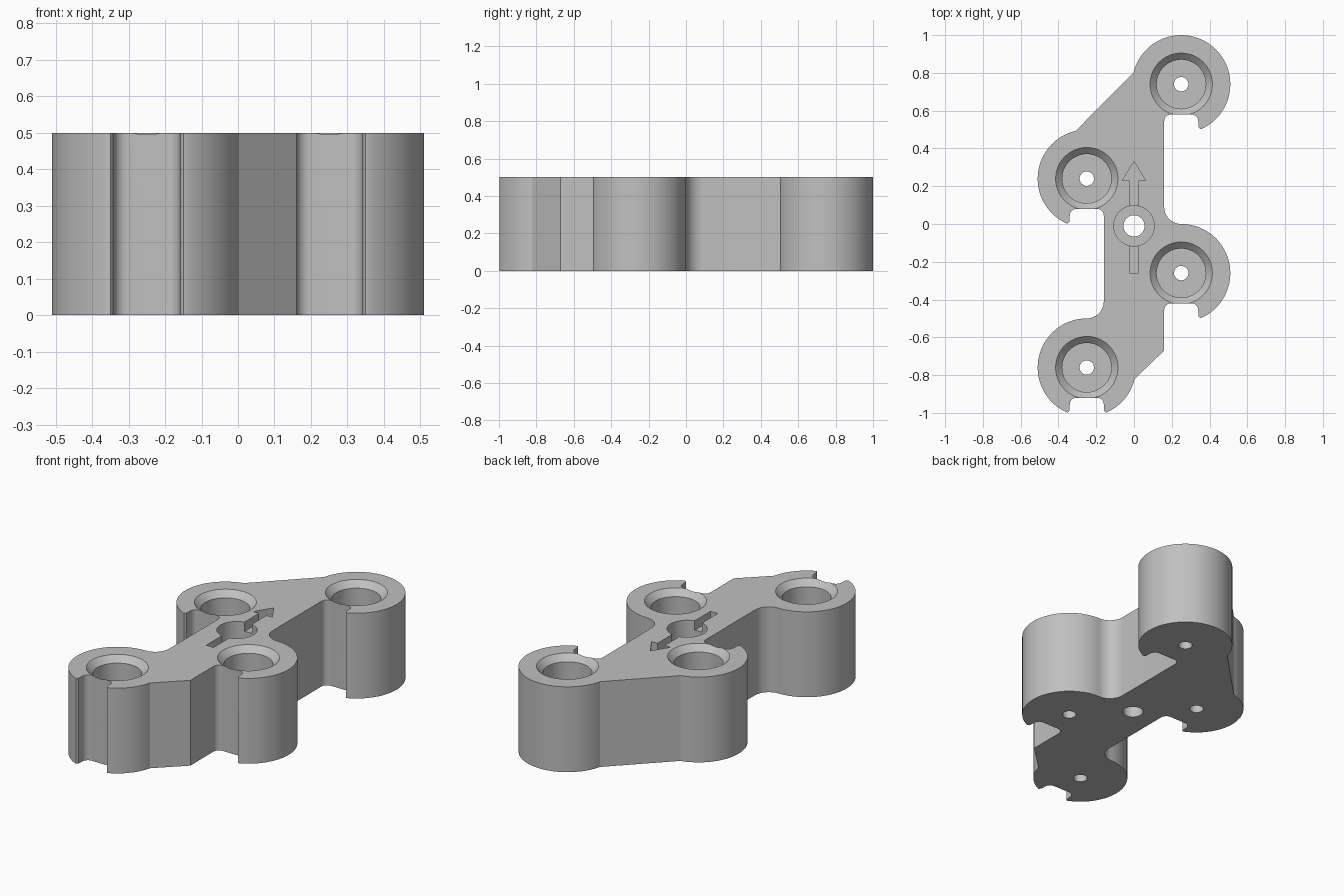
import bpy, bmesh
from math import cos, sin, radians, tau

cube = bpy.data.objects.get("Cube")
if cube:
    bpy.data.objects.remove(cube)

HEIGHT, R, FLOOR = 0.5, 0.26, 0.1
LOBES = [(0.25, 0.74), (-0.25, 0.24), (0.25, -0.26), (-0.25, -0.76)]

grey = bpy.data.materials.new("plain grey")
grey.use_nodes = True
grey.diffuse_color = (0.53, 0.53, 0.53, 1)
grey.node_tree.nodes["Principled BSDF"].inputs["Base Color"].default_value = grey.diffuse_color


def make_object(name, bm):
    bmesh.ops.recalc_face_normals(bm, faces=bm.faces)
    mesh = bpy.data.meshes.new(name)
    bm.to_mesh(mesh)
    bm.free()
    mesh.materials.append(grey)
    obj = bpy.data.objects.new(name, mesh)
    bpy.context.collection.objects.link(obj)
    return obj


def prism(name, points, z0, z1):
    bm = bmesh.new()
    face = bm.faces.new([bm.verts.new((x, y, z0)) for x, y in points])
    grown = bmesh.ops.extrude_face_region(bm, geom=[face])
    top = [v for v in grown["geom"] if isinstance(v, bmesh.types.BMVert)]
    bmesh.ops.translate(bm, vec=(0, 0, z1 - z0), verts=top)
    return make_object(name, bm)


def lathe(name, centre, profile, n=64):
    """Closed solid of revolution from (radius, z) rings."""
    bm = bmesh.new()
    rings = [[bm.verts.new((centre[0] + r * cos(tau * i / n),
                            centre[1] + r * sin(tau * i / n), z))
              for i in range(n)] for r, z in profile]
    for a, b in zip(rings, rings[1:]):
        for i in range(n):
            j = (i + 1) % n
            bm.faces.new((a[i], a[j], b[j], b[i]))
    bm.faces.new(rings[0])
    bm.faces.new(rings[-1])
    return make_object(name, bm)


def arc(cx, cy, r, start, end, step=4):
    n = max(4, int(abs(end - start) / step))
    angles = [radians(start + (end - start) * i / n) for i in range(n + 1)]
    return [(cx + r * cos(a), cy + r * sin(a)) for a in angles]


def lobe(i, start, end):
    return arc(*LOBES[i], R, start, end)


def notch(i, left_tooth, right_tooth):
    """Slot under a lobe, left to right, with rounded inner corners."""
    cx, cy = LOBES[i]
    w, f, top = 0.09, 0.035, cy - 0.16
    tip = [(0.1, cy - 0.238), (0.092, cy - 0.228)]
    pts = [(cx - x, y) for x, y in tip] if left_tooth else []
    pts += arc(cx - w + f, top - f, f, 180, 90, 12)
    pts += arc(cx + w - f, top - f, f, 90, 0, 12)
    if right_tooth:
        pts += [(cx + x, y) for x, y in reversed(tip)]
    return pts


# Outline of the plate, counterclockwise from the lower right corner
outline = [(0.16, -0.67)]
outline += notch(2, False, True) + lobe(2, -65, 90)
outline += arc(0.25, 0.09, 0.09, 270, 180, 6)[1:]
outline += notch(0, False, True) + lobe(0, -65, 166.5)
outline += lobe(1, 103, 245) + notch(1, True, False)
outline += arc(-0.25, -0.41, 0.09, 0, -90, 6)
outline += lobe(3, 90, 245)[1:] + notch(3, True, True) + lobe(3, 295, 346.5)
body = prism("bracket_body", outline, 0, HEIGHT)

# Cutters: countersunk sockets, centre bore and the arrow recess
cutters = []
for k, centre in enumerate(LOBES):
    cutters.append(lathe(f"socket_cutter_{k}", centre, [
        (0.038, -0.05), (0.038, FLOOR), (0.13, FLOOR),
        (0.13, HEIGHT - 0.035), (0.165, HEIGHT), (0.165, HEIGHT + 0.05)]))
cutters.append(lathe("centre_bore_cutter", (0, -0.01), [
    (0.056, -0.05), (0.056, FLOOR), (0.107, FLOOR), (0.107, HEIGHT + 0.05)]))
half = [(0.024, -0.26), (0.024, 0.23), (0.062, 0.23), (0, 0.33)]
arrow = half + [(-x, y) for x, y in reversed(half[:3])]
cutters.append(prism("arrow_cutter", arrow, HEIGHT - 0.055, HEIGHT + 0.05))

bpy.ops.object.select_all(action="DESELECT")
bpy.context.view_layer.objects.active = body
body.select_set(True)
for cutter in cutters:
    cutter.hide_render = True
    mod = body.modifiers.new("cut", "BOOLEAN")
    mod.operation, mod.solver, mod.object = "DIFFERENCE", "EXACT", cutter
    bpy.ops.object.modifier_apply(modifier=mod.name)
    bpy.data.objects.remove(cutter)

bpy.ops.object.shade_smooth_by_angle(angle=radians(25))
